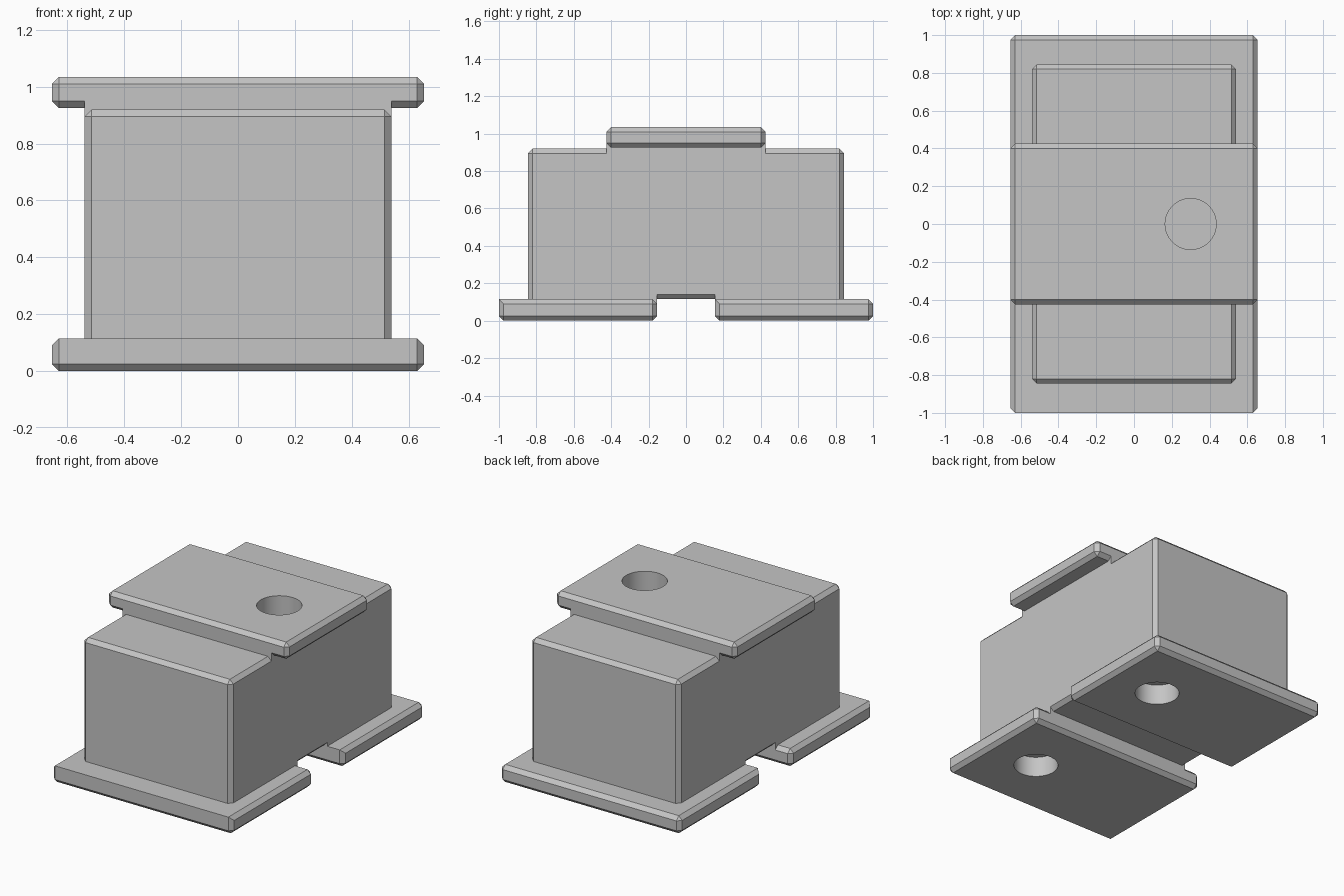
import bpy, bmesh, math
from mathutils import Matrix, Vector

if "Cube" in bpy.data.objects:
    bpy.data.objects.remove(bpy.data.objects["Cube"], do_unlink=True)

CHAMFER = 0.025
HOLE_R, HOLE_DEPTH = 0.135, 0.135
TOP = 1.035
FLOOR = 0.115      # height of the plate tops and the underside of the body
SLOT = 0.155       # half width of the underside channel

grey = bpy.data.materials.new("plain_grey")
grey.use_nodes = True
colour = (0.56, 0.56, 0.56, 1)
grey.diffuse_color = colour
grey.node_tree.nodes["Principled BSDF"].inputs["Base Color"].default_value = colour


def finish(bm, name):
    bmesh.ops.recalc_face_normals(bm, faces=bm.faces)
    mesh = bpy.data.meshes.new(name)
    bm.to_mesh(mesh)
    bm.free()
    mesh.materials.append(grey)
    obj = bpy.data.objects.new(name, mesh)
    bpy.context.collection.objects.link(obj)
    return obj


def block(name, low, high, chamfered=None):
    """Box between two corners; chamfered(midpoint, edge) picks its cut edges."""
    low, high = Vector(low), Vector(high)
    bm = bmesh.new()
    bmesh.ops.create_cube(bm, size=1)
    for v in bm.verts:
        v.co = [(a + b) / 2 + c * (b - a) for a, b, c in zip(low, high, v.co)]
    if chamfered:
        edges = [e for e in bm.edges
                 if chamfered((e.verts[0].co + e.verts[1].co) / 2)]
        bmesh.ops.bevel(bm, geom=edges, offset=CHAMFER, segments=1,
                        affect='EDGES', profile=0.5)
    return finish(bm, name)


def hole(y, low, high):
    """Round cutter for a blind hole."""
    bm = bmesh.new()
    bmesh.ops.create_cone(bm, cap_ends=True, segments=64, radius1=HOLE_R,
                          radius2=HOLE_R, depth=high - low,
                          matrix=Matrix.Translation((0.3, y, (low + high) / 2)))
    return finish(bm, "hole_cutter")


def cut(obj, cutter):
    mod = obj.modifiers.new("cut", 'BOOLEAN')
    mod.operation = 'DIFFERENCE'
    mod.solver = 'EXACT'
    mod.object = cutter
    cutter.hide_render = True
    bpy.context.view_layer.objects.active = obj
    bpy.ops.object.modifier_apply(modifier=mod.name)


# Main body, running down into the base plates
body = block("body", (-0.54, -0.845, 0.05), (0.54, 0.845, 0.92),
             lambda m: m.z > 0.06)

# Channel across the underside, with sloped sides that chamfer the body edge
bm = bmesh.new()
edge = 0.54 - CHAMFER
reach = 0.2
profile = [(-edge - reach, 0), (edge + reach, 0), (edge + reach, FLOOR + reach),
           (edge, FLOOR), (-edge, FLOOR), (-edge - reach, FLOOR + reach)]
face = bm.faces.new([bm.verts.new((x, -SLOT, z)) for x, z in profile])
extruded = bmesh.ops.extrude_face_region(bm, geom=[face])["geom"]
bmesh.ops.translate(bm, vec=(0, 2 * SLOT, 0),
                    verts=[g for g in extruded if isinstance(g, bmesh.types.BMVert)])
channel = finish(bm, "channel_cutter")
cut(body, channel)

# Top plate and the neck that joins it to the body
top_plate = block("top_plate", (-0.655, -0.425, 0.925), (0.655, 0.425, TOP),
                  lambda m: True)
neck = block("neck", (-0.54, -0.425, 0.8), (0.54, 0.425, 0.98))

# Two base plates; the upper front edge of each stays square
plates = []
for name, y0, y1 in (("front_base_plate", -1, -SLOT), ("back_base_plate", SLOT, 1)):
    plates.append(block(name, (-0.655, y0, 0), (0.655, y1, FLOOR),
                        lambda m, y0=y0: not (m.z > 0.1 and abs(m.y - y0) < 0.01)))

# Blind holes: one in the top, one under each base plate
top_hole = hole(0, TOP - HOLE_DEPTH, TOP + 0.1)
cutters = [channel, top_hole]
for part in (top_plate, neck, body):
    cut(part, top_hole)
for plate, y in zip(plates, (-0.5775, 0.5775)):
    base_hole = hole(y, -0.1, HOLE_DEPTH)
    cut(plate, base_hole)
    cut(body, base_hole)
    cutters.append(base_hole)

for cutter in cutters:
    bpy.data.objects.remove(cutter, do_unlink=True)

# Smooth hole walls, crisp chamfers
for part in [body, top_plate, neck] + plates:
    bpy.ops.object.select_all(action='DESELECT')
    part.select_set(True)
    bpy.context.view_layer.objects.active = part
    bpy.ops.object.shade_smooth_by_angle(angle=math.radians(30))
